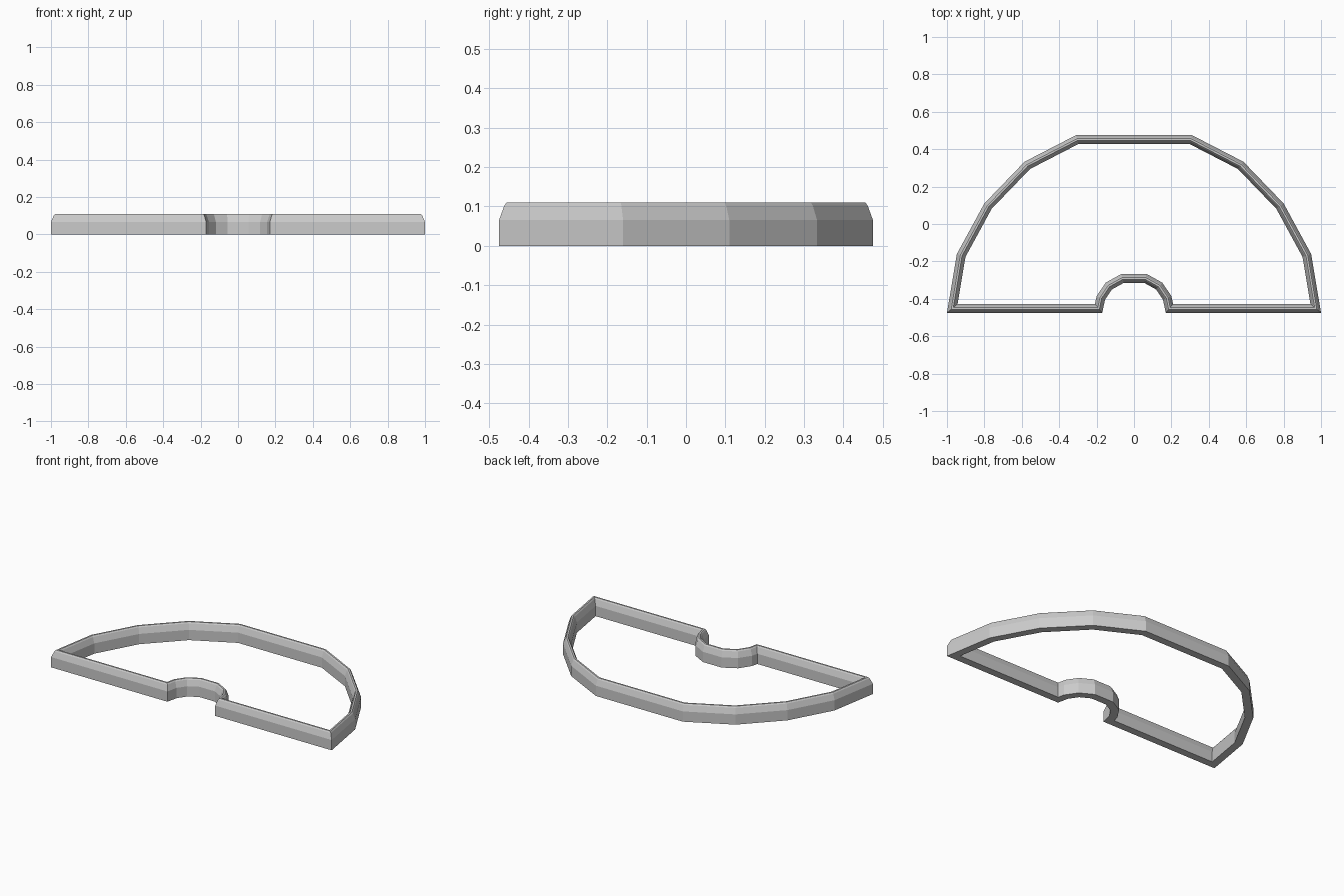
import bpy, bmesh
from mathutils import Vector

if "Cube" in bpy.data.objects:
    bpy.data.objects.remove(bpy.data.objects["Cube"])

# Right half of the outer outline, from the front notch round to the back
half = [(0.055, -0.315), (0.118, -0.35), (0.155, -0.405), (0.17, -0.475),
        (1.0, -0.475), (0.947, -0.16), (0.80, 0.11), (0.585, 0.333), (0.31, 0.475)]
outline = [Vector(p) for p in half] + [Vector((-x, y)) for x, y in reversed(half)]

# Moulding cross-section: (distance inward from the outline, height)
W, H = 0.048, 0.11
profile = [(0, 0), (0, 0.066), (0.013, 0.102), (0.019, H),
           (W - 0.019, H), (W - 0.013, 0.102), (W, 0.066), (W, 0)]


def mitre(i):
    """Inward mitre direction at outline corner i."""
    a, b, c = outline[i - 1], outline[i], outline[(i + 1) % len(outline)]
    d1, d2 = (b - a).normalized(), (c - b).normalized()
    n1, n2 = Vector((-d1.y, d1.x)), Vector((-d2.y, d2.x))
    return (n1 + n2) / (1 + n1.dot(n2))


# Sweep the cross-section around the closed outline
bm = bmesh.new()
rings = []
for i, p in enumerate(outline):
    m = mitre(i)
    rings.append([bm.verts.new((*(p + m * t), z)) for t, z in profile])
for i, r in enumerate(rings):
    s = rings[(i + 1) % len(rings)]
    for j in range(len(profile)):
        k = (j + 1) % len(profile)
        bm.faces.new((r[j], s[j], s[k], r[k]))
bmesh.ops.recalc_face_normals(bm, faces=bm.faces)

mesh = bpy.data.meshes.new("half_round_frame")
bm.to_mesh(mesh)
bm.free()
bpy.context.collection.objects.link(bpy.data.objects.new("half_round_frame", mesh))
